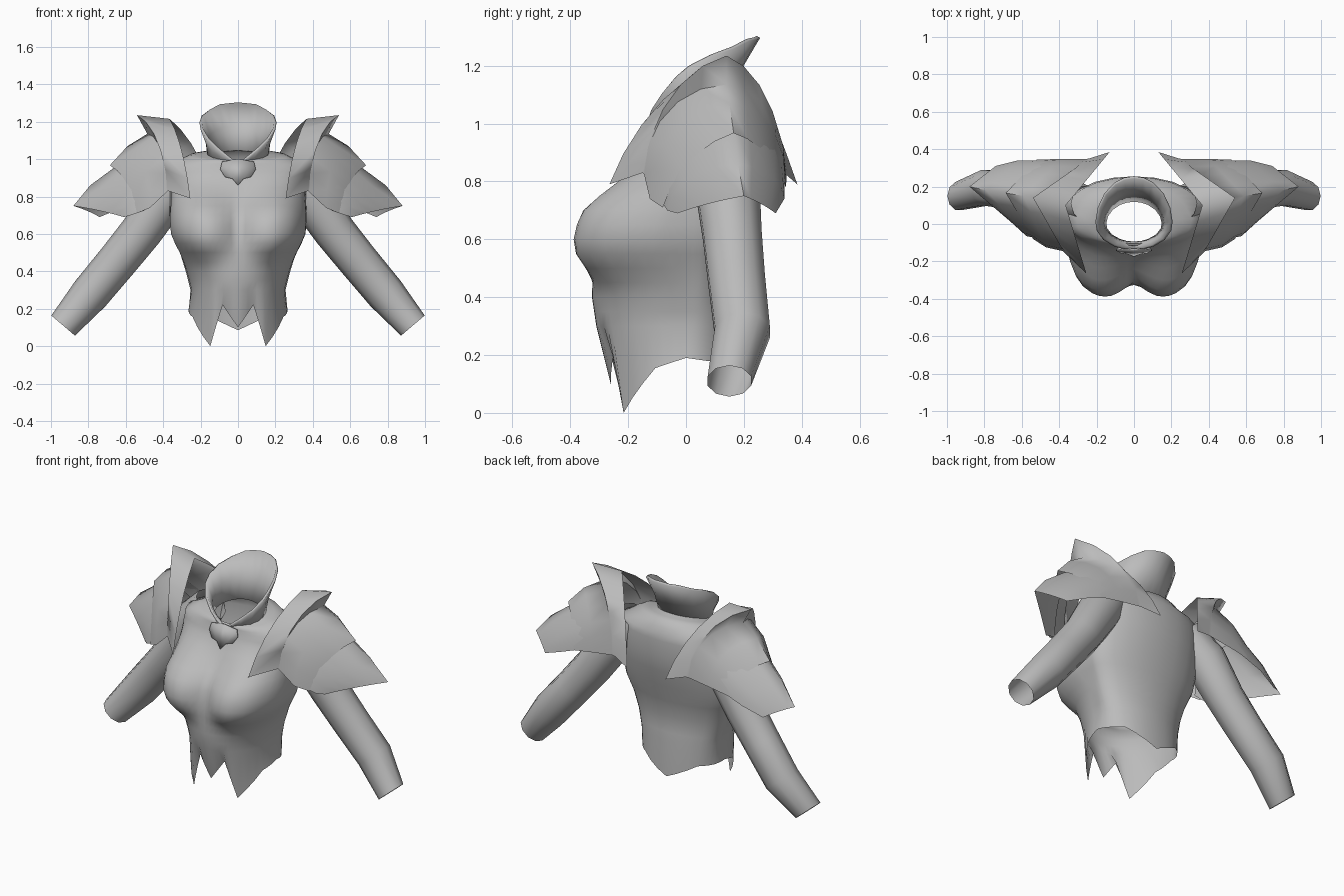
import bpy, bmesh
from math import sin, cos, radians, exp, hypot, pi
from mathutils import Vector

cube = bpy.data.objects.get("Cube")
if cube:
    bpy.data.objects.remove(cube, do_unlink=True)

# Single grey material
grey = bpy.data.materials.new("plain grey")
grey.use_nodes = True
tone = (0.5, 0.5, 0.5, 1)
grey.diffuse_color = tone
grey.node_tree.nodes["Principled BSDF"].inputs["Base Color"].default_value = tone


def finish(name, bm, angle=60, mirror=False, thickness=0):
    """Turn a bmesh into a shaded object with optional modifiers."""
    bmesh.ops.recalc_face_normals(bm, faces=bm.faces)
    mesh = bpy.data.meshes.new(name)
    bm.to_mesh(mesh)
    bm.free()
    mesh.materials.append(grey)
    obj = bpy.data.objects.new(name, mesh)
    bpy.context.collection.objects.link(obj)
    bpy.ops.object.select_all(action="DESELECT")
    obj.select_set(True)
    bpy.context.view_layer.objects.active = obj
    bpy.ops.object.shade_smooth_by_angle(angle=radians(angle))
    if thickness:
        solid = obj.modifiers.new("thickness", "SOLIDIFY")
        solid.thickness = thickness
        solid.offset = 0
    if mirror:
        obj.modifiers.new("other side", "MIRROR")
    return obj


def loft(bm, rows, closed):
    """Skin a list of equally long point rows with quads."""
    grid = [[bm.verts.new(p) for p in row] for row in rows]
    count = len(grid[0])
    for low, high in zip(grid, grid[1:]):
        for i in range(count if closed else count - 1):
            j = (i + 1) % count
            bm.faces.new((low[i], low[j], high[j], high[i]))


def subdivide(keys, steps):
    """Insert evenly spaced values between key tuples."""
    out = []
    for a, b in zip(keys, keys[1:]):
        for s in range(steps):
            out.append(tuple(u + (v - u) * s / steps for u, v in zip(a, b)))
    return out + [tuple(keys[-1])]


def around(half):
    """Extend (angle, height) keys from front-to-back to a full turn."""
    return half + [(360 - a, z) for a, z in half[-2:0:-1]]


def oval(angle, z, w, f, b, tilt=0):
    """Point on an oval with its own front and back depths."""
    a = radians(angle)
    c = cos(a)
    return Vector((w * sin(a), -(f if c > 0 else b) * c, z - tilt * c))


def bust(p):
    """Fill out the chest around two centres and square off the back."""
    if p.y > 0:
        p.x *= 1 + 1.1 * p.y * (p.z < 1)
        return p
    side = 1 if p.x > 0 else -1
    spread = 0.2 if p.z > 0.62 else 0.14
    g = exp(-hypot((abs(p.x) - 0.2) / 0.17, (p.z - 0.62) / spread) ** 3)
    p.y -= 0.135 * g
    p.x += side * 0.03 * g * min(1, abs(p.x) / 0.2)
    return p


# Torso: torn hem ring, then rings up to the neck
hem = around(subdivide([(0, 0.1), (18, 0.22), (34, 0), (66, 0.155), (90, 0.19),
                        (112, 0.18), (138, 0.175), (180, 0.085)], 3))
levels = [  # height, half width, front depth, back depth, tilt
    (0.3, 0.25, 0.31, 0.18, 0), (0.4, 0.275, 0.325, 0.17, 0),
    (0.5, 0.305, 0.32, 0.18, 0), (0.6, 0.345, 0.285, 0.205, 0),
    (0.7, 0.355, 0.26, 0.23, 0), (0.8, 0.355, 0.195, 0.25, 0),
    (0.9, 0.355, 0.14, 0.255, 0), (0.97, 0.345, 0.12, 0.25, 0.01),
    (1.02, 0.26, 0.115, 0.21, 0.03), (1.03, 0.16, 0.105, 0.14, 0.035)]
rows = [[oval(a, z, 0.265, 0.26, 0.19) for a, z in hem]]
for level in subdivide(levels, 2):
    rows.append([bust(oval(a, *level)) for a, z in hem])
bm = bmesh.new()
loft(bm, rows, True)
finish("torso", bm, 100)

# Collar: flared funnel, low in front and high behind
rim = around(subdivide([(0, 0.97), (30, 1.05), (75, 1.16), (110, 1.235),
                        (150, 1.29), (180, 1.3)], 2))
base = [oval(a, 1.005, 0.155, 0.1, 0.125, 0.04) for a, z in rim]
top = [oval(a, z, 0.2, 0.135, 0.25) for a, z in rim]
middle = [p.lerp(q, 0.5) + Vector((p.x * -0.06, p.y * -0.1, 0))
          for p, q in zip(base, top)]
bm = bmesh.new()
loft(bm, [base, middle, top], True)
finish("collar", bm, 50, thickness=0.014)

# Clasp: small pointed plate on the upper chest
half = [(0, 1.0), (0.085, 0.985), (0.095, 0.945), (0.07, 0.905),
        (0.03, 0.895), (0, 0.86)]
outline = half + [(-x, z) for x, z in half[-2:0:-1]]
bm = bmesh.new()
bm.faces.new([bm.verts.new((x, -0.16 + (z - 0.9) * 0.25 + abs(x) * 0.1, z))
              for x, z in outline])
bmesh.ops.triangulate(bm, faces=bm.faces)
finish("clasp", bm, 30, thickness=0.009)

# Arms: tapered open tubes
path = [(0.26, 0.11, 0.96, 0.1), (0.38, 0.14, 0.82, 0.125),
        (0.515, 0.16, 0.615, 0.112), (0.64, 0.175, 0.46, 0.108),
        (0.79, 0.195, 0.28, 0.105), (0.935, 0.15, 0.11, 0.083)]
rows = []
for i, (x, y, z, r) in enumerate(path):
    before, after = path[max(i - 1, 0)], path[min(i + 1, len(path) - 1)]
    along = Vector((after[0] - before[0], 0, after[2] - before[2])).normalized()
    out = Vector((-along.z, 0, along.x))
    rows.append([Vector((x, y, z)) + out * r * cos(t * pi / 5)
                 + Vector((0, r * 0.95 * sin(t * pi / 5), 0)) for t in range(10)])
bm = bmesh.new()
loft(bm, rows, True)
finish("arm", bm, mirror=True)


def arch(front, peak, back, roundness, steps=5):
    """Row running from front over a peak to the back."""
    def quarter(end):
        pts = []
        for s in range(steps + 1):
            t = s / steps
            flat = t + (1 - cos(t * pi / 2) - t) * roundness
            rise = t + (sin(t * pi / 2) - t) * roundness
            p = Vector(end).lerp(Vector(peak), flat)
            p.z = end[2] + (peak[2] - end[2]) * rise
            pts.append(p)
        return pts
    return quarter(front) + quarter(back)[-2::-1]


# Shoulder guard: raised flange flowing into an upper plate, and a pointed lower plate
inner_rim = arch((0.255, -0.265, 0.79), (0.365, 0.1, 1.215), (0.13, 0.385, 0.79), 0.45)
outer_rim = arch((0.375, -0.15, 0.83), (0.54, 0.14, 1.235), (0.24, 0.35, 0.82), 0.75)
root = arch((0.38, -0.145, 0.825), (0.485, 0.14, 1.135), (0.26, 0.347, 0.82), 1)
crown = arch((0.47, -0.125, 0.74), (0.59, 0.15, 1.07), (0.4, 0.347, 0.8), 1)
chevron = arch((0.54, -0.08, 0.71), (0.685, 0.165, 0.967), (0.52, 0.345, 0.78), 0.6)
tuck = arch((0.5, -0.08, 0.725), (0.6, 0.165, 1.0), (0.46, 0.34, 0.8), 1)
swell = arch((0.575, -0.065, 0.7), (0.79, 0.18, 0.86), (0.62, 0.34, 0.74), 0.9)
point = arch((0.61, -0.03, 0.69), (0.88, 0.2, 0.75), (0.74, 0.31, 0.69), 0.2)
for name, rows in (("shoulder_upper_plate", [inner_rim, outer_rim, root, crown, chevron]),
                   ("shoulder_lower_plate", [tuck, swell, point])):
    bm = bmesh.new()
    loft(bm, rows, False)
    finish(name, bm, 70, mirror=True)
